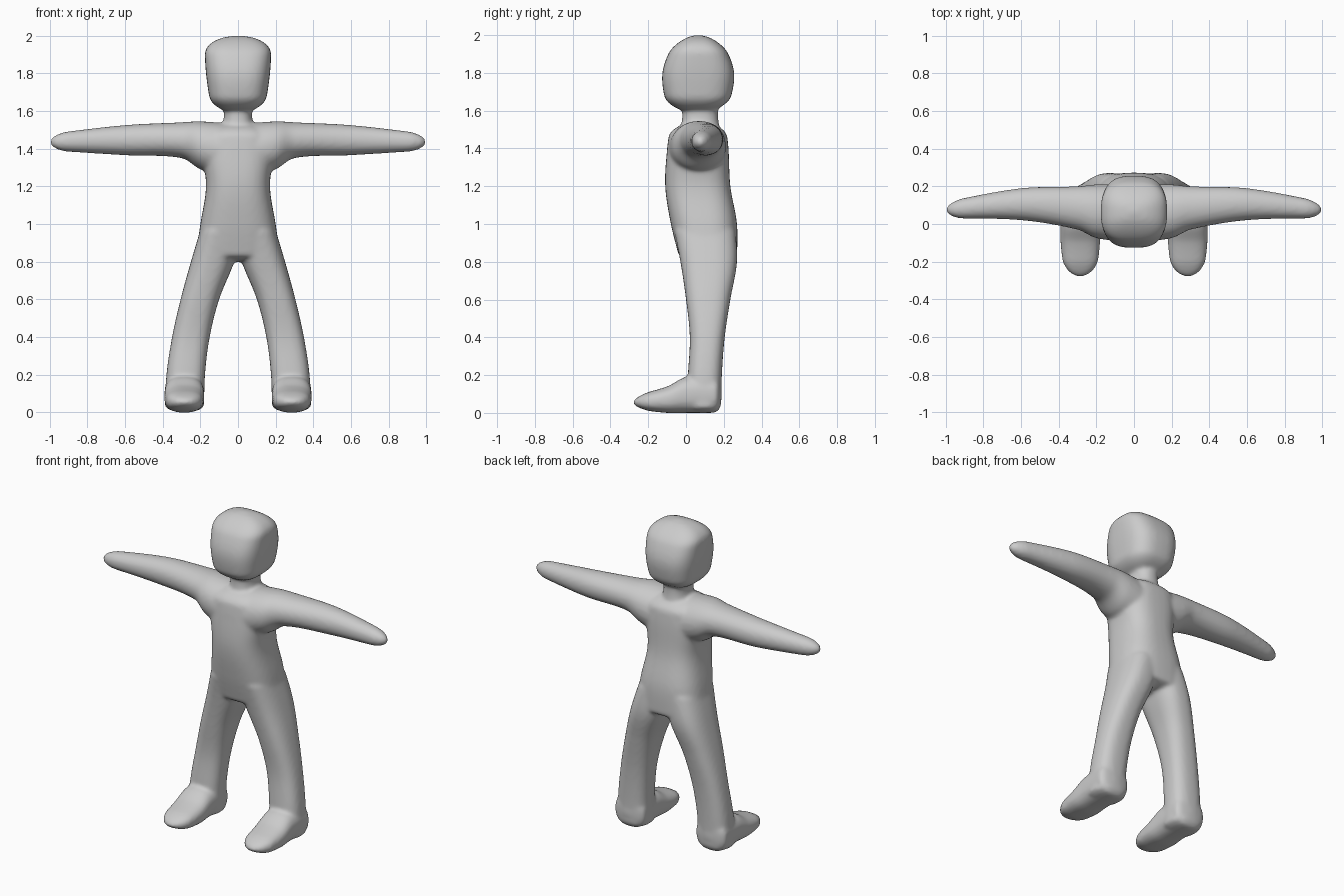
import bpy, bmesh, math
from mathutils import Vector

if "Cube" in bpy.data.objects:
    bpy.data.objects.remove(bpy.data.objects["Cube"], do_unlink=True)

SIDES, STEPS = 40, 24


def refine(sections):
    """Smooth curve through the sections, spaced by chord length."""
    points = [Vector(section) for section in sections]
    gaps = [(after - before).length for before, after in zip(points, points[1:])]
    last = len(points) - 1
    slopes = []
    for index in range(len(points)):
        low, high = max(index - 1, 0), min(index + 1, last)
        slopes.append((points[high] - points[low]) / sum(gaps[low:high]))
    curve = []
    for index, gap in enumerate(gaps):
        start, end = points[index], points[index + 1]
        start_handle = start + slopes[index] * gap / 3
        end_handle = end - slopes[index + 1] * gap / 3
        for step in range(STEPS):
            t = step / STEPS
            first = start.lerp(start_handle, t)
            middle = start_handle.lerp(end_handle, t)
            final = end_handle.lerp(end, t)
            curve.append(first.lerp(middle, t).lerp(middle.lerp(final, t), t))
    return curve + [points[last]]


def dome(distance, length):
    """Scale that rounds off an end over the given length."""
    if distance >= length:
        return 1
    return math.sqrt(max(1 - (1 - distance / length) ** 2, 0.01))


def bulge(value, power):
    return math.copysign(abs(value) ** (2 / power), value)


def loft(bm, axis, sections, power, start_round, end_round, side=1):
    """Section: place on the axis, then low and high of the other two axes."""
    across, along = [other for other in range(3) if other != axis]
    start, end = sections[0][0], sections[-1][0]
    rings = []
    for place, low_a, high_a, low_b, high_b in refine(sections):
        scale = dome(place - start, start_round) * dome(end - place, end_round) / 2
        ring = []
        for corner in range(SIDES):
            angle = math.tau * corner / SIDES
            point = Vector((0, 0, 0))
            point[axis] = place
            point[across] = (low_a + high_a) / 2 + (high_a - low_a) * scale * bulge(math.cos(angle), power)
            point[along] = (low_b + high_b) / 2 + (high_b - low_b) * scale * bulge(math.sin(angle), power)
            point.x *= side
            ring.append(bm.verts.new(point))
        rings.append(ring)
    faces = [bm.faces.new(rings[0]), bm.faces.new(rings[-1])]
    for lower, upper in zip(rings, rings[1:]):
        for corner in range(SIDES):
            following = (corner + 1) % SIDES
            faces.append(bm.faces.new((lower[corner], lower[following], upper[following], upper[corner])))
    bmesh.ops.recalc_face_normals(bm, faces=faces)


def centred(rows):
    """Sections that are equally wide on both sides of the middle."""
    return [(height, -half, half, front, back) for height, half, front, back in rows]


# Upright parts: height, half width, front, back
torso = centred([(.8, .23, -.03, .27), (1, .2, -.08, .27), (1.2, .17, -.11, .235),
                 (1.4, .19, -.1, .225), (1.54, .17, -.08, .21)])
neck = centred([(1.45, .11, -.04, .19), (1.57, .075, -.02, .17), (1.7, .09, -.03, .18)])
head = centred([(1.59, .14, -.1, .22), (1.8, .17, -.125, .255), (2, .18, -.05, .18)])

# Limbs of the left side, reaching outward, upward and backward
arm = [(0, -.1, .21, 1.22, 1.53), (.2, -.075, .21, 1.29, 1.545), (.3, -.03, .2, 1.35, 1.54),
       (.6, .02, .19, 1.365, 1.525), (1, .03, .12, 1.39, 1.48)]
leg = [(0, .18, .39, 0, .185), (.2, .175, .38, .01, .19), (.4, .15, .35, .02, .205),
       (.6, .1, .305, 0, .235), (.8, .02, .25, -.03, .27), (1, -.03, .19, -.07, .26)]
foot = [(-.28, .2, .37, .02, .09), (-.1, .18, .39, 0, .14), (0, .18, .39, 0, .19),
        (.19, .18, .39, 0, .2)]

bm = bmesh.new()
loft(bm, 2, torso, 2.7, .04, .08)
loft(bm, 2, neck, 2.3, .02, .02)
loft(bm, 2, head, 2.9, .09, .1)
for side in (1, -1):
    loft(bm, 0, arm, 2.1, .01, .1, side)
    loft(bm, 2, leg, 2.6, .04, .04, side)
    loft(bm, 1, foot, 2.5, .1, .04, side)
mesh = bpy.data.meshes.new("body")
bm.to_mesh(mesh)
bm.free()
body = bpy.data.objects.new("body", mesh)
bpy.context.collection.objects.link(body)

# One plain grey skin
grey = bpy.data.materials.new("plain_grey")
grey.use_nodes = True
color = (.6, .6, .6, 1)
grey.diffuse_color = color
grey.node_tree.nodes["Principled BSDF"].inputs["Base Color"].default_value = color
mesh.materials.append(grey)

# Fuse the limbs into one skin and soften the joins
fuse = body.modifiers.new("fuse", "REMESH")
fuse.mode = "VOXEL"
fuse.voxel_size = .011
fuse.use_smooth_shade = True
soften = body.modifiers.new("soften", "SMOOTH")
soften.factor = .5
soften.iterations = 8
